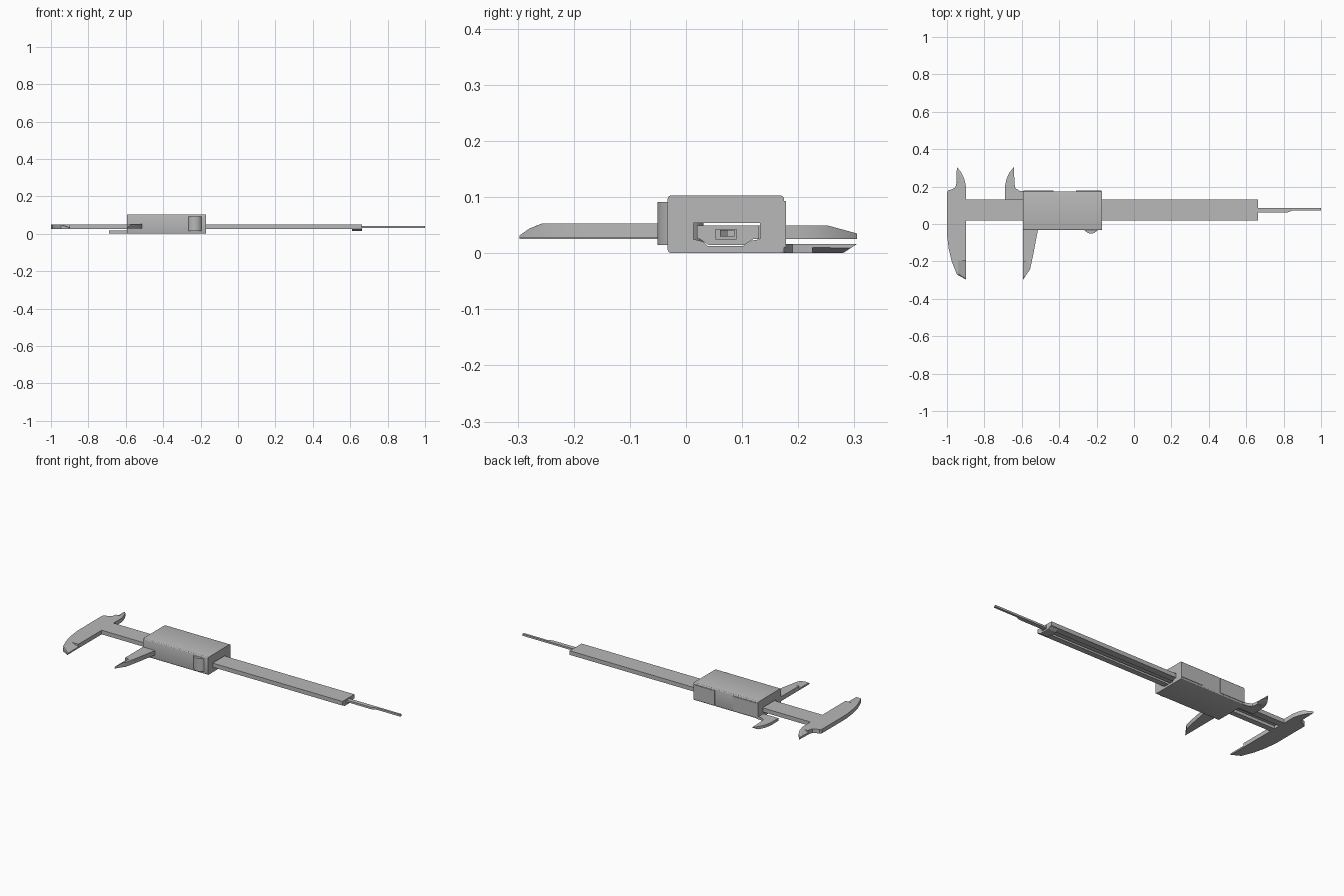
import bpy, bmesh, math
from mathutils import Vector

if "Cube" in bpy.data.objects:
    bpy.data.objects.remove(bpy.data.objects["Cube"])

steel = bpy.data.materials.new("satin_grey")
steel.use_nodes = True
steel.diffuse_color = (0.48, 0.48, 0.48, 1)
bsdf = next(n for n in steel.node_tree.nodes if n.type == 'BSDF_PRINCIPLED')
bsdf.inputs["Base Color"].default_value = steel.diffuse_color


def place(axis, u, v, w):
    """Put a profile point (u, v) at depth w along the named axis."""
    return {'x': (w, u, v), 'y': (u, w, v), 'z': (u, v, w)}[axis]


def prism(name, axis, profile, start, end, round_edges=0):
    """Extrude a closed profile; optionally round its long edges."""
    bm = bmesh.new()
    verts = [bm.verts.new(place(axis, u, v, start)) for u, v in profile]
    face = bm.faces.new(verts)
    moved = bmesh.ops.extrude_face_region(bm, geom=[face])['geom']
    shift = Vector(place(axis, 0, 0, end - start))
    bmesh.ops.translate(bm, vec=shift, verts=[g for g in moved if isinstance(g, bmesh.types.BMVert)])
    if round_edges:
        k = 'xyz'.index(axis)
        along = [e for e in bm.edges if abs(e.verts[0].co[k] - e.verts[1].co[k]) > 1e-4]
        bmesh.ops.bevel(bm, geom=along, offset=round_edges, segments=3, profile=0.5, affect='EDGES')
    bmesh.ops.recalc_face_normals(bm, faces=bm.faces)
    mesh = bpy.data.meshes.new(name)
    bm.to_mesh(mesh)
    bm.free()
    mesh.materials.append(steel)
    obj = bpy.data.objects.new(name, mesh)
    bpy.context.collection.objects.link(obj)
    return obj


def box(name, x, y, z):
    return prism(name, 'z', [(x[0], y[0]), (x[1], y[0]), (x[1], y[1]), (x[0], y[1])], *z)


def activate(obj):
    bpy.ops.object.select_all(action='DESELECT')
    obj.select_set(True)
    bpy.context.view_layer.objects.active = obj


def cut(obj, *cutter):
    """Subtract a prism from an object."""
    tool = prism("cutter", *cutter)
    tool.hide_render = True
    mod = obj.modifiers.new("cut", 'BOOLEAN')
    mod.operation, mod.solver, mod.object = 'DIFFERENCE', 'EXACT', tool
    activate(obj)
    bpy.ops.object.modifier_apply(modifier=mod.name)
    bpy.data.objects.remove(tool)


BOTTOM, TOP = 0.025, 0.049

# Main beam with the rod groove along its underside
prism("beam", 'x', [(0.02, BOTTOM), (0.053, BOTTOM), (0.053, 0.042), (0.09, 0.042),
                    (0.09, BOTTOM), (0.13, BOTTOM), (0.13, TOP), (0.02, TOP)], -0.9, 0.663)

# End stop under the beam
prism("end_stop", 'x', [(0.025, BOTTOM), (0.04, 0.015), (0.105, 0.015), (0.12, BOTTOM)], 0.61, 0.663)

# Depth rod, narrowed toward its tip
prism("depth_rod", 'z', [(-0.5, 0.061), (0.82, 0.061), (0.85, 0.073), (1, 0.073),
                         (1, 0.086), (-0.5, 0.086)], 0.03, 0.041)

# Fixed jaws: long one toward the front, short one toward the back
fixed = prism("fixed_jaws", 'z', [
    (-0.898, -0.297), (-0.898, 0.2), (-0.907, 0.24), (-0.923, 0.275), (-0.947, 0.305),
    (-0.95, 0.215), (-0.955, 0.195), (-0.975, 0.185), (-0.993, 0.18), (-1, 0.17),
    (-1, -0.056), (-0.991, -0.13), (-0.975, -0.2), (-0.947, -0.27)], BOTTOM, TOP)
cut(fixed, 'y', [(-0.94, TOP), (-0.88, 0.027), (-0.88, 0.07), (-0.94, 0.07)], -0.35, -0.195)
cut(fixed, 'x', [(-0.265, TOP + 0.001), (-0.32, 0.018), (-0.32, 0.07)], -1.1, -0.8)
cut(fixed, 'y', [(-0.925, TOP), (-0.96, 0.03), (-0.96, 0.07), (-0.925, 0.07)], 0.225, 0.35)
cut(fixed, 'x', [(0.25, TOP + 0.001), (0.32, 0.031), (0.32, 0.07)], -1.1, -0.8)

# Sliding long jaw
long_jaw = prism("sliding_long_jaw", 'z', [
    (-0.593, -0.02), (-0.593, -0.297), (-0.556, -0.243), (-0.54, -0.17),
    (-0.525, -0.09), (-0.511, -0.02)], 0.027, 0.053)
cut(long_jaw, 'y', [(-0.565, 0.053), (-0.61, 0.027), (-0.61, 0.07), (-0.565, 0.07)], -0.35, -0.2)
cut(long_jaw, 'x', [(-0.265, 0.054), (-0.32, 0.015), (-0.32, 0.07)], -0.7, -0.4)

# Sliding short jaw, running beneath the beam
short_jaw = prism("sliding_short_jaw", 'z', [
    (-0.58, 0.13), (-0.69, 0.13), (-0.69, 0.2), (-0.682, 0.24), (-0.666, 0.275),
    (-0.642, 0.305), (-0.639, 0.215), (-0.634, 0.19), (-0.61, 0.177), (-0.58, 0.175)], 0, 0.016)
cut(short_jaw, 'y', [(-0.664, 0), (-0.625, 0.016), (-0.625, -0.02), (-0.664, -0.02)], 0.225, 0.35)
cut(short_jaw, 'x', [(0.278, -0.001), (0.32, 0.026), (0.32, -0.02)], -0.8, -0.5)

# Slider housing with a passage for the beam and end stop
housing = prism("slider_housing", 'x', [(-0.033, 0), (0.175, 0), (0.175, 0.103), (-0.033, 0.103)],
                -0.593, -0.172, 0.007)
cut(housing, 'x', [(0.013, 0.054), (0.013, 0.025), (0.03, 0.021), (0.039, 0.013),
                   (0.102, 0.013), (0.11, 0.021), (0.132, 0.025), (0.132, 0.054)], -0.7, -0.1)

# Raised covers on the rear of the housing
for side, x in (("left", (-0.31, -0.174)), ("right", (-0.591, -0.43))):
    box("rear_cover_" + side, x, (0.17, 0.178), (0.01, 0.093))

# Thumb roller on the front of the housing
ring = [math.tau * i / 40 for i in range(40)]
prism("thumb_roller", 'z', [(-0.23 + 0.041 * math.cos(a), -0.01 + 0.041 * math.sin(a)) for a in ring],
      0.015, 0.091)

# Smooth the curved sides, keep real edges sharp
for obj in bpy.context.collection.objects:
    if obj.type == 'MESH':
        activate(obj)
        bpy.ops.object.shade_smooth_by_angle(angle=math.radians(25))
